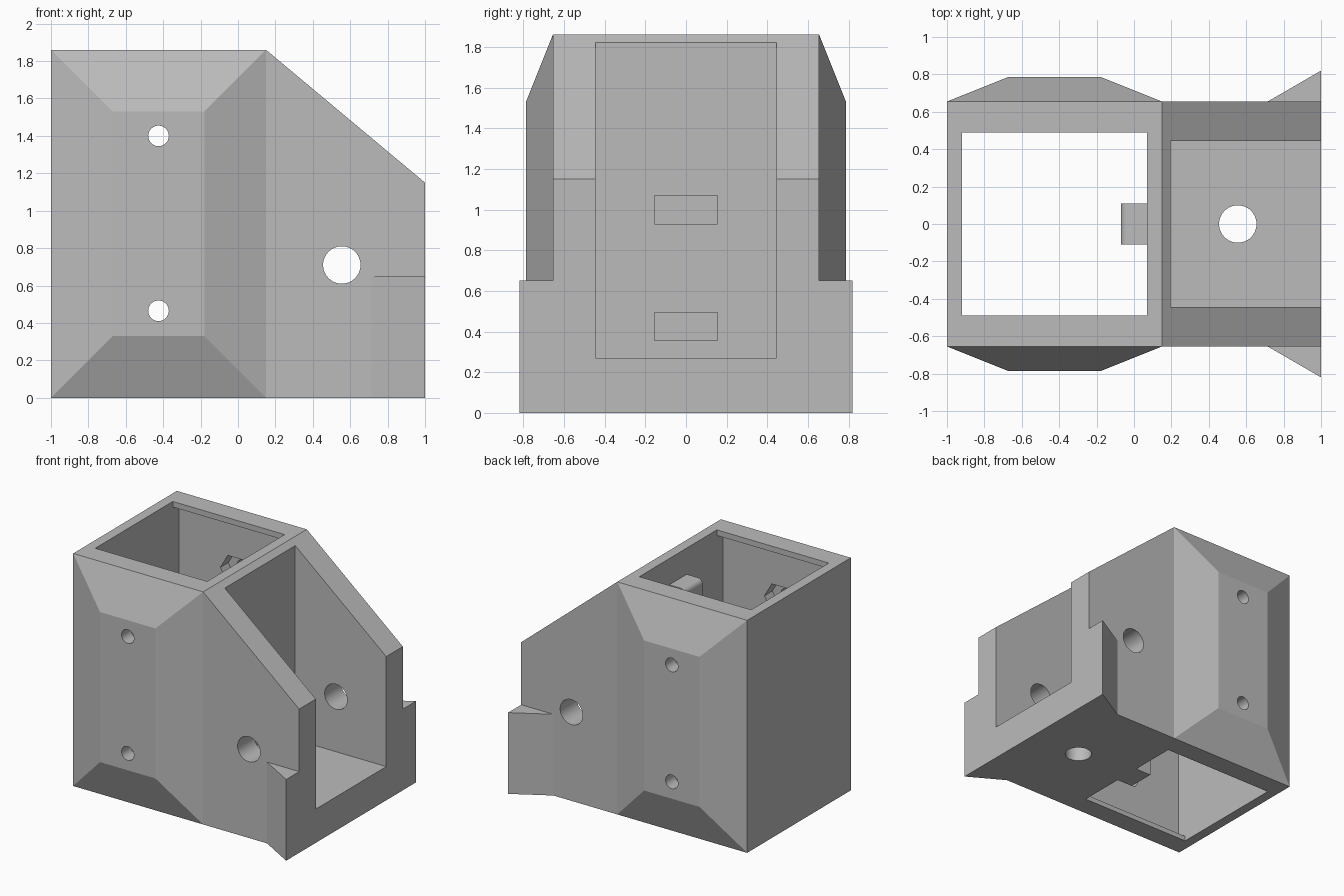
import bpy, bmesh, math
from mathutils import Vector, Matrix

cube = bpy.data.objects.get("Cube")
if cube:
    bpy.data.objects.remove(cube, do_unlink=True)

grey = bpy.data.materials.new("plain_grey")
grey.use_nodes = True
grey.diffuse_color = (0.5, 0.5, 0.5, 1)
grey.node_tree.nodes["Principled BSDF"].inputs["Base Color"].default_value = (0.5, 0.5, 0.5, 1)


def finish(name, bm):
    bmesh.ops.recalc_face_normals(bm, faces=bm.faces)
    mesh = bpy.data.meshes.new(name)
    bm.to_mesh(mesh)
    bm.free()
    mesh.materials.append(grey)
    obj = bpy.data.objects.new(name, mesh)
    bpy.context.collection.objects.link(obj)
    return obj


def prism(name, points, offset):
    """Extrude a flat outline along an offset vector."""
    bm = bmesh.new()
    face = bm.faces.new([bm.verts.new(p) for p in points])
    made = bmesh.ops.extrude_face_region(bm, geom=[face])["geom"]
    bmesh.ops.translate(bm, vec=offset, verts=[v for v in made if isinstance(v, bmesh.types.BMVert)])
    return finish(name, bm)


def box(name, x0, x1, half_y, z0, z1):
    pts = [(x0, -half_y, z0), (x1, -half_y, z0), (x1, half_y, z0), (x0, half_y, z0)]
    return prism(name, pts, (0, 0, z1 - z0))


def rod(name, centre, radius, depth, sides, axis):
    bm = bmesh.new()
    turn = Matrix.Rotation(math.pi / 2, 4, "X") if axis == "Y" else Matrix()
    bmesh.ops.create_cone(bm, cap_ends=True, segments=sides, radius1=radius, radius2=radius,
                          depth=depth, matrix=Matrix.Translation(centre) @ turn)
    return finish(name, bm)


def combine(target, other, operation):
    mod = target.modifiers.new("combine", "BOOLEAN")
    mod.operation = operation
    mod.solver = "EXACT"
    mod.object = other
    bpy.context.view_layer.objects.active = target
    bpy.ops.object.modifier_apply(modifier=mod.name)
    bpy.data.objects.remove(other, do_unlink=True)


SIDE, BULGE, HEIGHT = 0.655, 0.787, 1.86
JOINT = 0.15

# Chamber block with a chamfered raised pad on both sides
bm = bmesh.new()
for s in (-1, 1):
    for x in (-1, JOINT):
        for z in (0, HEIGHT):
            bm.verts.new((x, s * SIDE, z))
    for x in (-0.67, -0.18):
        for z in (0.33, 1.53):
            bm.verts.new((x, s * BULGE, z))
bmesh.ops.convex_hull(bm, input=bm.verts)
bmesh.ops.dissolve_limit(bm, angle_limit=0.01, verts=bm.verts, edges=bm.edges)
housing = finish("housing", bm)

# Sloped end section
slope = [(JOINT, -SIDE, 0), (1, -SIDE, 0), (1, -SIDE, 1.15), (JOINT, -SIDE, HEIGHT)]
combine(housing, prism("sloped_end", slope, (0, 2 * SIDE, 0)), "UNION")

# Flared feet at the open end
for s in (-1, 1):
    foot = [(0.715, s * SIDE, 0), (1, s * 0.82, 0), (1, s * 0.55, 0), (0.715, s * 0.55, 0)]
    combine(housing, prism("flared_foot", foot, (0, 0, 0.65)), "UNION")

# Chamber opening, its wider interior, and the open end channel
cutters = [
    box("opening_cut", -0.92, 0.07, 0.49, -0.1, 2),
    box("interior_cut", -0.92, 0.07, 0.57, 0.04, HEIGHT - 0.045),
    box("channel_cut", 0.195, 1.1, 0.445, 0.27, 2),
    rod("floor_hole_cut", (0.555, 0, 0.1), 0.1, 0.5, 48, "Z"),
    rod("side_hole_cut", (0.555, 0, 0.71), 0.1, 2, 48, "Y"),
]
# Shallow recesses in the dividing wall
for z in (0.355, 0.93):
    cutters.append(box("recess_cut", 0.13, 0.25, 0.155, z, z + 0.138))
# Screw holes with hexagonal nut pockets on the inside
for z in (0.465, 1.4):
    cutters.append(rod("screw_hole_cut", (-0.425, 0, z), 0.055, 2, 32, "Y"))
    for s in (-1, 1):
        pocket = [(-0.425 + 0.13 * math.cos(k * math.pi / 3), s * 0.5,
                   z + 0.13 * math.sin(k * math.pi / 3)) for k in range(6)]
        cutters.append(prism("nut_pocket_cut", pocket, (0, s * 0.17, 0)))
for cutter in cutters:
    combine(housing, cutter, "DIFFERENCE")

# Inner rail with a rounded top edge
rail_profile = [(0.07, -0.11, 0), (-0.07, -0.11, 0)]
for k in range(7):
    a = k * math.pi / 12
    rail_profile.append((-0.03 - 0.04 * math.cos(a), -0.11, 1.61 + 0.04 * math.sin(a)))
rail_profile.append((0.07, -0.11, 1.65))
rail = prism("inner_rail", rail_profile, (0, 0.22, 0))

for obj in (housing, rail):
    bpy.ops.object.select_all(action="DESELECT")
    obj.select_set(True)
    bpy.context.view_layer.objects.active = obj
    bpy.ops.object.shade_smooth_by_angle(angle=math.radians(16))
